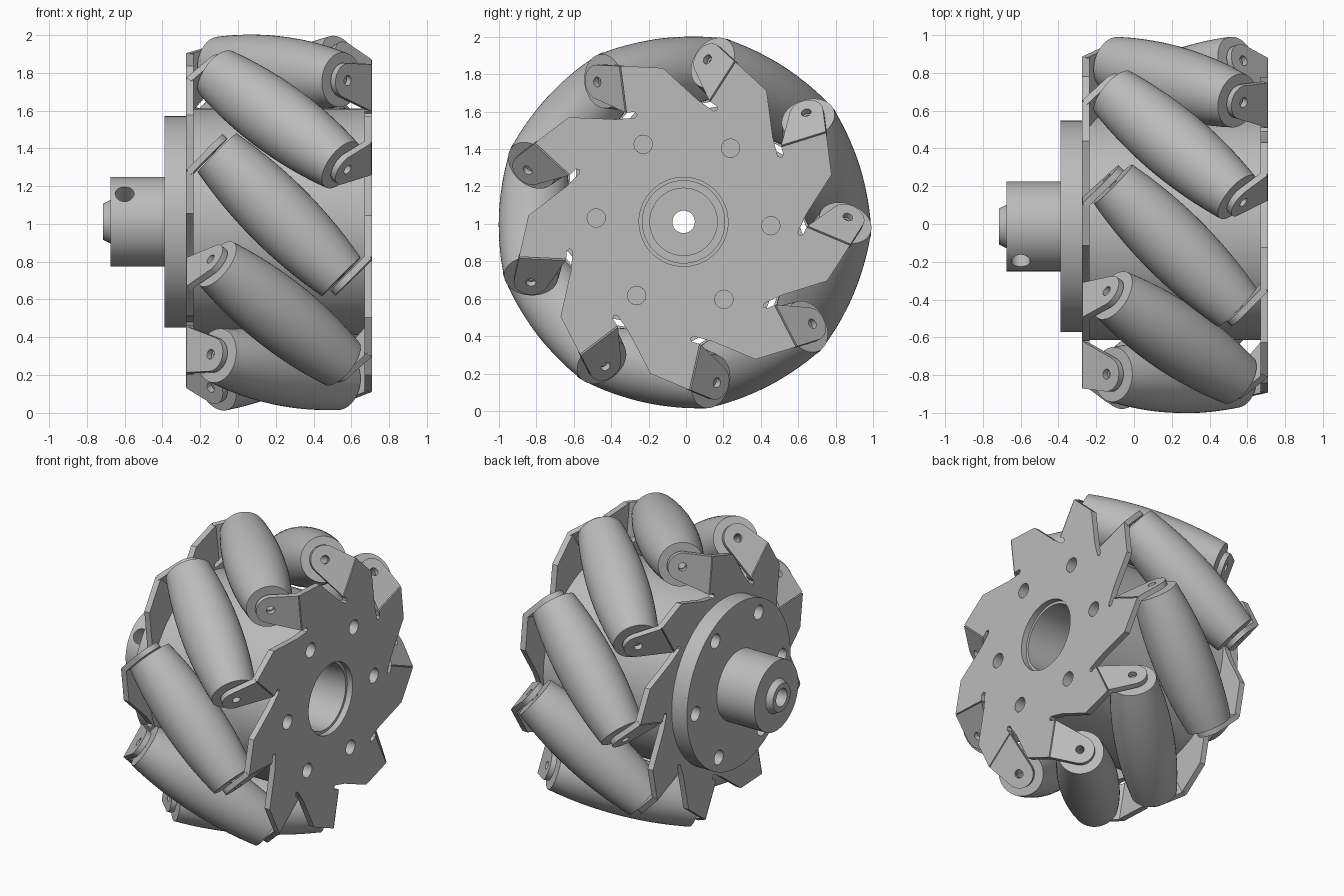
import bpy, bmesh, math
from math import sin, cos, pi, radians
from mathutils import Matrix, Vector

cube = bpy.data.objects.get("Cube")
if cube:
    bpy.data.objects.remove(cube)

COUNT = 9
STEP = 2 * pi / COUNT
START = radians(17.3)        # angle of the first roller
MID_X = 0.2175               # middle plane of the wheel
RING = 0.8                   # distance of roller centres from the axle
AXLE = Matrix.Translation((0, -0.013, 1.011))
MIDDLE = AXLE @ Matrix.Translation((MID_X, 0, 0))
FLIP = Matrix.Rotation(pi, 4, 'Y')
BOLTS = [radians(-2.5 + 60 * i) for i in range(6)]

steel = bpy.data.materials.new("satin_grey")
steel.use_nodes = True
steel.diffuse_color = (0.5, 0.5, 0.5, 1)
steel.node_tree.nodes["Principled BSDF"].inputs["Base Color"].default_value = (0.5, 0.5, 0.5, 1)


def add(name, mesh, matrix):
    obj = bpy.data.objects.new(name, mesh)
    bpy.context.scene.collection.objects.link(obj)
    obj.matrix_world = matrix
    return obj


def smooth(obj):
    bpy.ops.object.select_all(action='DESELECT')
    obj.select_set(True)
    bpy.context.view_layer.objects.active = obj
    bpy.ops.object.shade_smooth_by_angle(angle=radians(30))


def lathe(name, profile, steps):
    """Spin a closed (x, radius) profile around the x axis."""
    bm = bmesh.new()
    verts = [bm.verts.new((x, r, 0)) for x, r in profile]
    edges = [bm.edges.new((verts[i - 1], v)) for i, v in enumerate(verts)]
    bmesh.ops.spin(bm, geom=verts + edges, axis=(1, 0, 0), cent=(0, 0, 0),
                   angle=2 * pi, steps=steps, use_merge=True)
    bmesh.ops.remove_doubles(bm, verts=bm.verts, dist=1e-5)
    bmesh.ops.recalc_face_normals(bm, faces=bm.faces)
    mesh = bpy.data.meshes.new(name)
    bm.to_mesh(mesh)
    bm.free()
    mesh.materials.append(steel)
    return mesh


def circle(u, v, r, n=24):
    return [(u + r * cos(2 * pi * i / n), v + r * sin(2 * pi * i / n)) for i in range(n)]


def sheet(name, loops, thickness):
    """Flat sheet in the xy plane: first loop is the outline, the rest are holes."""
    curve = bpy.data.curves.new(name, 'CURVE')
    curve.dimensions = '2D'
    curve.fill_mode = 'BOTH'
    curve.extrude = thickness / 2
    for loop in loops:
        spline = curve.splines.new('POLY')
        spline.points.add(len(loop) - 1)
        for point, (u, v) in zip(spline.points, loop):
            point.co = (u, v, 0, 1)
        spline.use_cyclic_u = True
    temp = bpy.data.objects.new(name, curve)
    bpy.context.scene.collection.objects.link(temp)
    graph = bpy.context.evaluated_depsgraph_get()
    mesh = bpy.data.meshes.new_from_object(temp.evaluated_get(graph))
    bpy.data.objects.remove(temp)
    bm = bmesh.new()
    bm.from_mesh(mesh)
    bmesh.ops.remove_doubles(bm, verts=bm.verts, dist=1e-5)
    bmesh.ops.recalc_face_normals(bm, faces=bm.faces)
    bm.to_mesh(mesh)
    bm.free()
    mesh.materials.clear()
    mesh.materials.append(steel)
    return mesh


def axes(a, b, c, origin):
    m = Matrix((a, b, c)).transposed().to_4x4()
    m.translation = Vector(origin)
    return m


# Barrel rollers, tilted 45 degrees to the axle
HALF = 0.465
barrel = [(-HALF + 2 * HALF * i / 20) for i in range(21)]
profile = [(s, 0.188 - 0.043 * (s / HALF) ** 2) for s in barrel]
profile += [(HALF, 0.027), (-HALF, 0.027)]
roller_mesh = lathe("roller", profile, 48)
tilt = Matrix.Translation((0, RING, 0)) @ Matrix.Rotation(-pi / 4, 4, 'Y')

# Bent lugs that hold the roller ends
arc = [radians(-155.7 * i / 14) for i in range(15)]
outline = [(0.62, -0.18), (0.87, -0.18)]
outline += [(RING + 0.092 * cos(a), -0.092 * sin(a)) for a in arc]
lug_mesh = sheet("lug", [outline, circle(RING, 0, 0.027, 16)], 0.035)
h = math.sqrt(0.5)
lug_seat = axes((0, 1, 0), (-h, 0, h), (h, 0, h), (0.4955 * h, 0, 0.4955 * h))

for i in range(COUNT):
    turn = MIDDLE @ Matrix.Rotation(START + i * STEP, 4, 'X')
    roller = add(f"roller_{i + 1}", roller_mesh, turn @ tilt)
    if i == 0:
        smooth(roller)
    lug = add(f"right_lug_{i + 1}", lug_mesh, turn @ lug_seat)
    if i == 0:
        smooth(lug)
    add(f"left_lug_{i + 1}", lug_mesh, turn @ FLIP @ lug_seat)

# Toothed side plates, with a slot at the root of every lug
tooth = [(0.638, -0.157), (0.83, 0.005), (0.87, 0.228), (0.618, 0.228),
         (0.616, 0.185), (0.6, 0.172), (0.585, 0.185)]
plate_outline = []
for i in range(COUNT):
    for a, t in tooth:
        c, s = cos(i * STEP), sin(i * STEP)
        plate_outline.append((a * c - t * s, a * s + t * c))
bolt_loops = [circle(0.467 * cos(b - START), 0.467 * sin(b - START), 0.049) for b in BOLTS]
plate_seat = axes((0, 1, 0), (0, 0, 1), (1, 0, 0), (0.4725, 0, 0))
turn = MIDDLE @ Matrix.Rotation(START, 4, 'X')
bore = circle(0, 0, 0.238, 48)
right_plate = add("right_plate", sheet("right_plate", [plate_outline, bore] + bolt_loops, 0.04),
                  turn @ plate_seat)
left_plate = add("left_plate", sheet("left_plate", [plate_outline, bore], 0.04),
                 turn @ FLIP @ plate_seat)
smooth(right_plate)
smooth(left_plate)

# Hub drum, flange, shaft collar and nose in one turned part
hub_profile = [(0.67, 0.22), (0.67, 0.6), (-0.24, 0.6), (-0.24, 0.56), (-0.39, 0.56),
               (-0.39, 0.2375), (-0.675, 0.2375), (-0.675, 0.115), (-0.715, 0.095),
               (-0.715, 0.06), (-0.55, 0.06), (-0.55, 0.18), (-0.2, 0.18), (-0.2, 0.22)]
hub = add("hub", lathe("hub", hub_profile, 64), AXLE)

# Bolt holes and set screw hole
bm = bmesh.new()


def drill(centre, rotation, radius, depth):
    bmesh.ops.create_cone(bm, cap_ends=True, segments=24, radius1=radius, radius2=radius,
                          depth=depth, matrix=Matrix.Translation(centre) @ rotation)


along_x = Matrix.Rotation(pi / 2, 4, 'Y')
for b in BOLTS:
    for x in (-0.39, 0.67):
        drill((x, 0.467 * cos(b), 0.467 * sin(b)), along_x, 0.049, 0.2)
screw = Vector((0, -0.78, 0.63)).normalized()
drill(Vector((-0.6, 0, 0)) + screw * 0.2, screw.to_track_quat('Z', 'Y').to_matrix().to_4x4(),
      0.05, 0.3)
cutter_mesh = bpy.data.meshes.new("hole_cutter")
bm.to_mesh(cutter_mesh)
bm.free()
cutter = add("hole_cutter", cutter_mesh, AXLE)
cutter.hide_render = True
cut = hub.modifiers.new("holes", 'BOOLEAN')
cut.operation = 'DIFFERENCE'
cut.solver = 'EXACT'
cut.object = cutter
bpy.ops.object.select_all(action='DESELECT')
hub.select_set(True)
bpy.context.view_layer.objects.active = hub
bpy.ops.object.modifier_apply(modifier=cut.name)
bpy.data.objects.remove(cutter)
smooth(hub)
